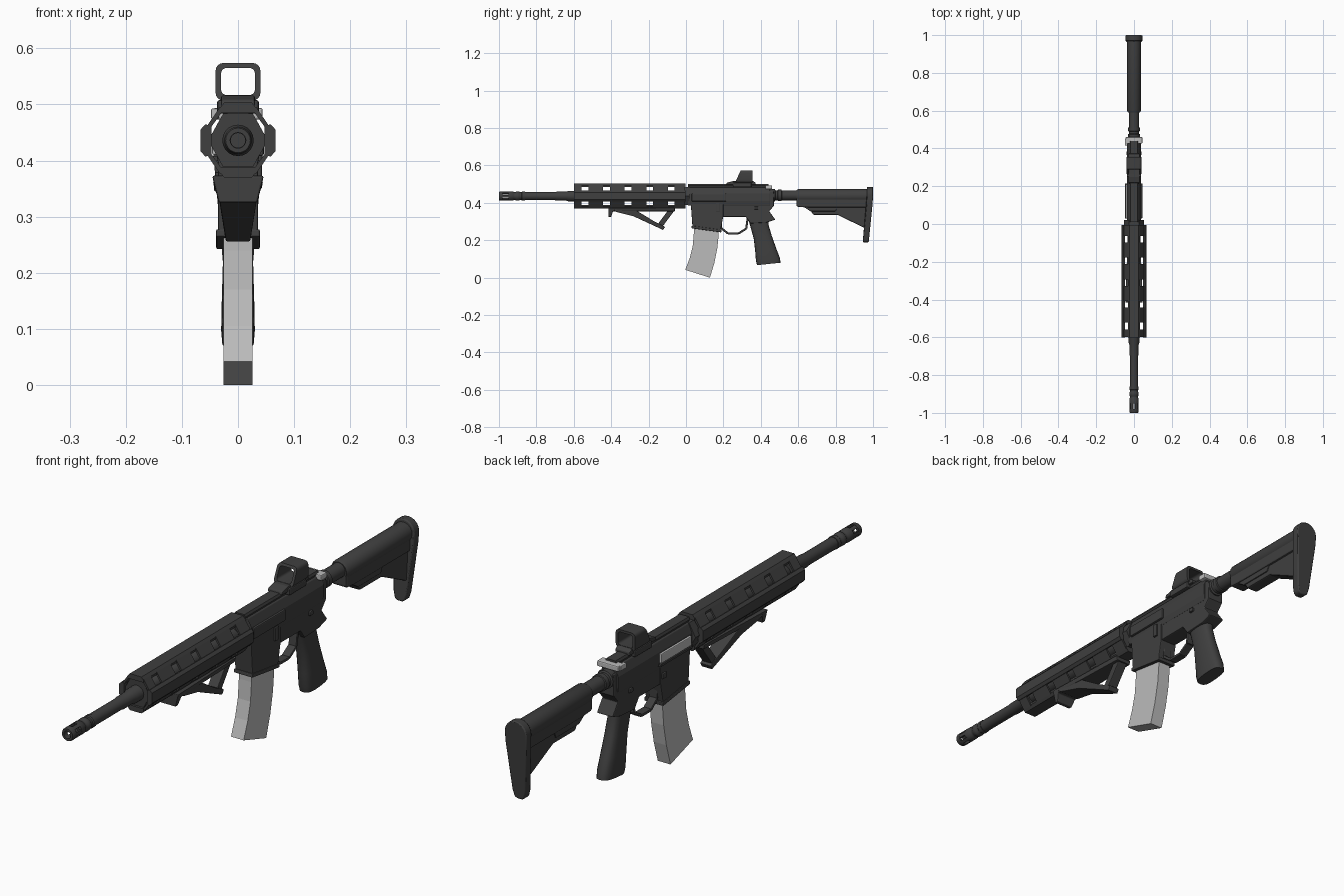
import bpy, bmesh, math
from mathutils import Vector


def material(name, v):
    m = bpy.data.materials.new(name)
    m.diffuse_color = (v, v, v, 1)
    return m


DARK = material("dark_grey", 0.05)
LIGHT = material("light_grey", 0.5)
AXIS = 0.436  # barrel height


def loft(name, rings, mat=DARK, closed=False, bevel=0, smooth=0):
    """Skin a row of equal-length point rings; ends capped unless closed."""
    bm = bmesh.new()
    vs = [[bm.verts.new(p) for p in r] for r in rings]
    n = len(vs[0])
    pairs = list(zip(vs, vs[1:])) + ([(vs[-1], vs[0])] if closed else [])
    for a, b in pairs:
        for i in range(n):
            j = (i + 1) % n
            bm.faces.new((a[i], a[j], b[j], b[i]))
    if not closed:
        bm.faces.new(vs[0])
        bm.faces.new(vs[-1])
    bmesh.ops.recalc_face_normals(bm, faces=bm.faces)
    me = bpy.data.meshes.new(name)
    bm.to_mesh(me)
    bm.free()
    me.materials.append(mat)
    ob = bpy.data.objects.new(name, me)
    bpy.context.collection.objects.link(ob)
    if bevel:
        m = ob.modifiers.new("bevel", "BEVEL")
        m.width, m.segments, m.limit_method = bevel, 2, "ANGLE"
        m.angle_limit = math.radians(40)
    if smooth:
        bpy.context.view_layer.objects.active = ob
        ob.select_set(True)
        bpy.ops.object.shade_smooth_by_angle(angle=math.radians(smooth))
        ob.select_set(False)
    return ob


def side(name, pts, w, mat=DARK, bevel=0):
    """Side profile (y, z[, half width]) extruded across x."""
    pts = [(p[0], p[1], p[2] if len(p) > 2 else w) for p in pts]
    return loft(name, [[(s * q, y, z) for y, z, q in pts] for s in (-1, 1)], mat, bevel=bevel)


def along(name, pts, y0, y1, mat=DARK, bevel=0):
    """Cross section (x, z) extruded along y."""
    return loft(name, [[(x, y, z) for x, z in pts] for y in (y0, y1)], mat, bevel=bevel)


def box(name, x0, x1, y0, y1, z0, z1, mat=DARK, bevel=0):
    return along(name, [(x0, z0), (x1, z0), (x1, z1), (x0, z1)], y0, y1, mat, bevel)


def lathe(name, prof, sides=20, closed=False, z=AXIS, sx=1):
    rings = [[(sx * r * math.cos(2 * math.pi * i / sides), y,
               z + r * math.sin(2 * math.pi * i / sides)) for i in range(sides)] for y, r in prof]
    return loft(name, rings, closed=closed, smooth=35)


def beam(name, a, b, t, w, w2=None):
    """Flat bar between two (y, z) points, thickness t, half widths w to w2."""
    a, b = Vector(a), Vector(b)
    d = (b - a).normalized() * t / 2
    n = Vector((-d.y, d.x))
    w2 = w2 or w
    return side(name, [(*(a + n), w), (*(b + n), w2), (*(b - n), w2), (*(a - n), w)], w, bevel=0.003)


# Barrel and muzzle device with open slots
lathe("barrel", [(-0.93, 0.019), (-0.87, 0.019), (-0.87, 0.022), (-0.70, 0.022), (-0.69, 0.024),
                 (-0.64, 0.024), (-0.63, 0.028), (0.02, 0.028)])
lathe("muzzle_tip", [(-1, 0.014), (-1, 0.022), (-0.995, 0.0245), (-0.98, 0.0245), (-0.98, 0.014)], closed=True)
lathe("muzzle_body", [(-0.95, 0.013), (-0.95, 0.0245), (-0.925, 0.0245), (-0.92, 0.021), (-0.912, 0.021),
                      (-0.907, 0.0245), (-0.893, 0.0245), (-0.888, 0.021), (-0.88, 0.021),
                      (-0.876, 0.024), (-0.86, 0.024), (-0.86, 0.013)], closed=True)
for k in range(6):
    a = math.pi * k / 3
    ring = [(r * math.cos(a + s), r * math.sin(a + s) + AXIS)
            for r, s in ((0.014, -0.28), (0.0245, -0.28), (0.0245, 0.28), (0.014, 0.28))]
    along("muzzle_prong", ring, -0.985, -0.945)

# Handguard: four rails, diagonal panels with gaps, hexagonal end caps
along("handguard_top_rail", [(-0.033, 0.485), (0.033, 0.485), (0.033, 0.493), (0.024, 0.504),
                             (-0.024, 0.504), (-0.033, 0.493)], -0.6, -0.004)
along("handguard_bottom_rail", [(-0.033, 0.388), (0.033, 0.388), (0.033, 0.38), (0.024, 0.369),
                                (-0.024, 0.369), (-0.033, 0.38)], -0.6, -0.004)
windows = [-0.54 + 0.115 * i for i in range(5)]
edges = [-0.598] + [w + s * 0.0175 for w in windows for s in (-1, 1)] + [-0.006]
for s in (-1, 1):
    along("handguard_side_rail", [(s * x, z) for x, z in (
        (0.047, 0.412), (0.058, 0.407), (0.067, 0.417), (0.067, 0.455), (0.058, 0.465), (0.047, 0.46))],
        -0.6, -0.004)
    for t in (-1, 1):
        for y0, y1 in zip(edges[::2], edges[1::2]):
            along("handguard_panel", [(s * x, AXIS + t * z) for x, z in (
                (0.026, 0.054), (0.049, 0.022), (0.055, 0.026), (0.032, 0.06))], y0, y1)
hexa = [(0.053 * math.cos(math.pi * k / 3), AXIS + 0.055 * math.sin(math.pi * k / 3)) for k in range(6)]
along("handguard_front_cap", hexa, -0.592, -0.575)
along("handguard_rear_cap", hexa, -0.035, 0.02)

# Angled foregrip
side("foregrip_base", [(-0.415, 0.373, 0.046), (-0.415, 0.325, 0.034), (-0.4, 0.325, 0.034),
                       (-0.39, 0.355, 0.042), (-0.06, 0.355, 0.03), (-0.06, 0.373, 0.034)],
     0.04, bevel=0.003)
side("foregrip_bar", [(-0.39, 0.365, 0.045), (-0.27, 0.362, 0.036), (-0.165, 0.298, 0.025),
                      (-0.112, 0.272, 0.022), (-0.122, 0.255, 0.022), (-0.28, 0.328, 0.034),
                      (-0.375, 0.352, 0.043)], 0.03, bevel=0.003)
beam("foregrip_strut", (-0.14, 0.277), (-0.075, 0.365), 0.028, 0.02)

# Upper receiver, rail and side panels
along("upper_receiver", [(-0.034, 0.385), (0.034, 0.385), (0.038, 0.41), (0.038, 0.45), (0.024, 0.483),
                         (-0.024, 0.483), (-0.038, 0.45), (-0.038, 0.41)], 0.01, 0.45, bevel=0.003)
along("receiver_rail", [(-0.017, 0.48), (0.017, 0.48), (0.023, 0.492), (0.019, 0.501),
                        (-0.019, 0.501), (-0.023, 0.492)], 0.01, 0.44)
box("receiver_side_panel", 0.03, 0.046, 0.03, 0.215, 0.408, 0.45, bevel=0.004)
box("port_cover", -0.046, -0.03, 0.03, 0.21, 0.41, 0.445, LIGHT, 0.003)
box("port_hinge", -0.047, -0.03, 0.03, 0.215, 0.4, 0.408)
box("bolt_catch", 0.03, 0.043, 0.16, 0.18, 0.35, 0.4, bevel=0.003)
box("release_button", -0.043, -0.03, 0.17, 0.195, 0.345, 0.365, bevel=0.003)
box("selector", -0.041, 0.041, 0.365, 0.385, 0.365, 0.38, bevel=0.003)

# Lower receiver, magazine well, trigger guard
side("lower_receiver", [(0.16, 0.4), (0.16, 0.325), (0.32, 0.325), (0.345, 0.29), (0.43, 0.295),
                        (0.478, 0.31), (0.445, 0.355), (0.47, 0.385), (0.47, 0.462), (0.44, 0.462),
                        (0.44, 0.4)], 0.033, bevel=0.004)
side("magazine_well", [(0.025, 0.405), (0.035, 0.265), (0.183, 0.245), (0.2, 0.33), (0.2, 0.405)],
     0.036, bevel=0.003)
beam("magazine_well_lip", (0.03, 0.271), (0.19, 0.249), 0.014, 0.039)
guard = [(0.188, 0.33), (0.188, 0.265), (0.225, 0.236), (0.28, 0.236), (0.322, 0.262), (0.33, 0.32)]
for a, b in zip(guard, guard[1:]):
    beam("trigger_guard", a, b, 0.011, 0.016)

# Curved magazine
side("magazine", [(0.043, 0.3), (0.042, 0.24), (0.036, 0.17), (0.02, 0.105), (-0.004, 0.042),
                  (0.128, 0.0), (0.152, 0.08), (0.168, 0.16), (0.175, 0.235), (0.175, 0.3)], 0.026, LIGHT)

# Pistol grip: squarish oval sections (z front, z back, y front, y back, half width)
rings = []
for zf, zb, y0, y1, w in ((0.33, 0.33, 0.328, 0.44, 0.03), (0.27, 0.28, 0.345, 0.442, 0.026),
                          (0.21, 0.225, 0.362, 0.458, 0.027), (0.14, 0.155, 0.37, 0.483, 0.029),
                          (0.09, 0.105, 0.374, 0.502, 0.03), (0.067, 0.08, 0.38, 0.506, 0.028)):
    ring = []
    for i in range(16):
        c, s = math.cos(math.pi * i / 8), math.sin(math.pi * i / 8)
        u = math.copysign(abs(c) ** 0.7, c)
        t = (u + 1) / 2
        ring.append((w * math.copysign(abs(s) ** 0.7, s), y0 + (y1 - y0) * t, zf + (zb - zf) * t))
    rings.append(ring)
loft("pistol_grip", rings, smooth=50)

# Charging handle
box("charging_handle", -0.044, 0.044, 0.425, 0.46, 0.473, 0.494, LIGHT, 0.004)
box("charging_latch", -0.048, -0.034, 0.415, 0.45, 0.474, 0.493, LIGHT, 0.003)


# Reflex sight: base and slanted hood with a rounded window
def rounded(w, z0, z1, r):
    pts = []
    for cx, cz, a0 in ((w - r, z1 - r, 0), (r - w, z1 - r, 90), (r - w, z0 + r, 180), (w - r, z0 + r, 270)):
        for k in range(5):
            a = math.radians(a0 + 22.5 * k)
            pts.append((cx + r * math.cos(a), cz + r * math.sin(a)))
    return pts


outer, inner = rounded(0.04, 0.507, 0.574, 0.014), rounded(0.03, 0.517, 0.565, 0.009)


def slant(z):
    return 0.268 + (z - 0.52) * 0.45


loft("sight_hood", [[(x, slant(z), z) for x, z in outer], [(x, 0.355, z) for x, z in outer],
                    [(x, 0.355, z) for x, z in inner], [(x, slant(z), z) for x, z in inner]],
     closed=True, smooth=35)
side("sight_base", [(0.215, 0.496), (0.218, 0.508), (0.25, 0.516), (0.36, 0.516), (0.372, 0.508),
                    (0.372, 0.496)], 0.03, bevel=0.003)
box("sight_clamp", -0.037, 0.037, 0.25, 0.35, 0.484, 0.508, bevel=0.004)

# Buffer tube, collars and stock
lathe("buffer_tube", [(0.45, 0.033), (0.475, 0.033), (0.478, 0.027), (0.49, 0.027), (0.492, 0.031),
                      (0.51, 0.031), (0.512, 0.027), (0.62, 0.027)], z=0.44)
lathe("stock_tube", [(0.59, 0.032), (0.6, 0.037), (0.97, 0.037)], z=0.437)
side("stock_upper_web", [(0.59, 0.44), (0.59, 0.383), (0.6, 0.378), (0.66, 0.375), (0.97, 0.375),
                         (0.97, 0.44)], 0.031, bevel=0.006)
side("stock_lower_web", [(0.65, 0.39), (0.66, 0.372), (0.68, 0.336), (0.81, 0.336), (0.95, 0.268),
                         (0.965, 0.268), (0.965, 0.39)], 0.024, bevel=0.005)
side("stock_lever", [(0.63, 0.378), (0.665, 0.355), (0.8, 0.355), (0.81, 0.378)], 0.028, bevel=0.003)
arc = [(0.045 * math.cos(math.pi * k / 10), 0.44 + 0.045 * math.sin(math.pi * k / 10)) for k in range(11)]
plate = arc + [(-0.043, 0.4), (-0.027, 0.22), (-0.02, 0.195), (-0.01, 0.189),
               (0.01, 0.189), (0.02, 0.195), (0.027, 0.22), (0.043, 0.4)]
loft("butt_plate", [[(x, y + min(0, z - 0.42) * 0.1, z) for x, z in plate] for y in (0.968, 1.0)],
     bevel=0.004, smooth=35)
